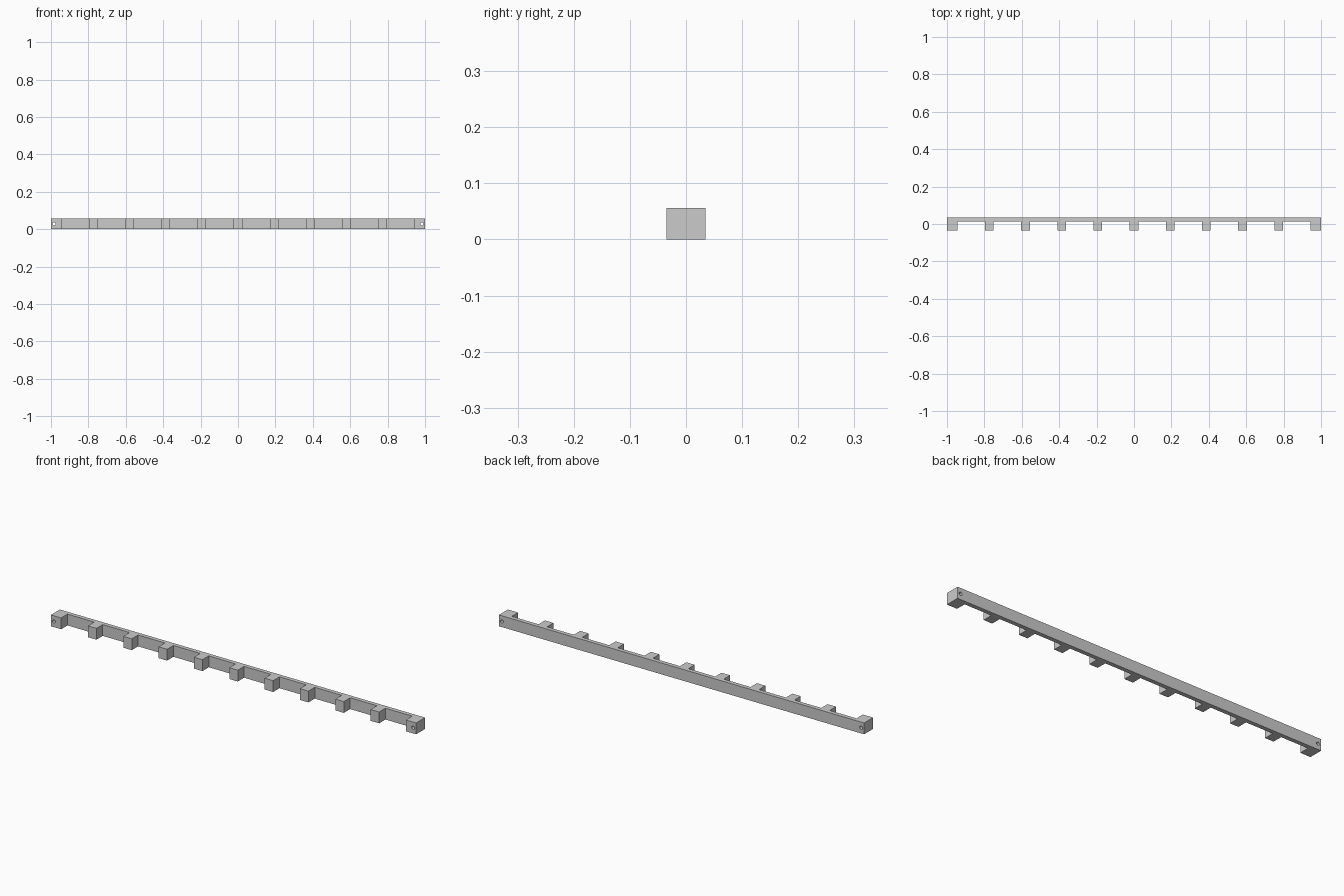
import bpy, bmesh, math
from mathutils import Matrix

if "Cube" in bpy.data.objects:
    bpy.data.objects.remove(bpy.data.objects["Cube"])

H = 0.056                    # height of the rail
BACK, INNER, FRONT = 0.035, 0.0145, -0.035
END_W, TOOTH_W, PITCH = 0.056, 0.0465, 0.1935


def new_object(name, bm):
    mesh = bpy.data.meshes.new(name)
    bm.to_mesh(mesh)
    bm.free()
    obj = bpy.data.objects.new(name, mesh)
    bpy.context.collection.objects.link(obj)
    return obj


# Comb outline: two end blocks and nine evenly spaced teeth
teeth = [(-1, -1 + END_W)]
teeth += [(i * PITCH - TOOTH_W / 2, i * PITCH + TOOTH_W / 2) for i in range(-4, 5)]
teeth += [(1 - END_W, 1)]
outline = [(1, BACK), (-1, BACK)]
for i, (a, b) in enumerate(teeth):
    if i > 0:
        outline.append((a, INNER))
    outline += [(a, FRONT), (b, FRONT)]
    if i < len(teeth) - 1:
        outline.append((b, INNER))

# Toothed rail, extruded upward
bm = bmesh.new()
face = bm.faces.new([bm.verts.new((x, y, 0)) for x, y in outline])
up = bmesh.ops.extrude_face_region(bm, geom=[face])
bmesh.ops.translate(bm, vec=(0, 0, H),
                    verts=[v for v in up["geom"] if isinstance(v, bmesh.types.BMVert)])
bmesh.ops.recalc_face_normals(bm, faces=bm.faces)
rail = new_object("toothed_rail", bm)

# Screw holes through both end blocks
bm = bmesh.new()
for side in (-1, 1):
    bmesh.ops.create_cone(bm, cap_ends=True, segments=24, radius1=0.008, radius2=0.008, depth=0.2,
                          matrix=Matrix.Translation((side * 0.983, 0, H / 2))
                          @ Matrix.Rotation(math.pi / 2, 4, 'X'))
cutter = new_object("screw_hole_cutter", bm)
cutter.hide_render = True
cutter.hide_set(True)

cut = rail.modifiers.new("screw_holes", 'BOOLEAN')
cut.operation = 'DIFFERENCE'
cut.solver = 'EXACT'
cut.object = cutter
